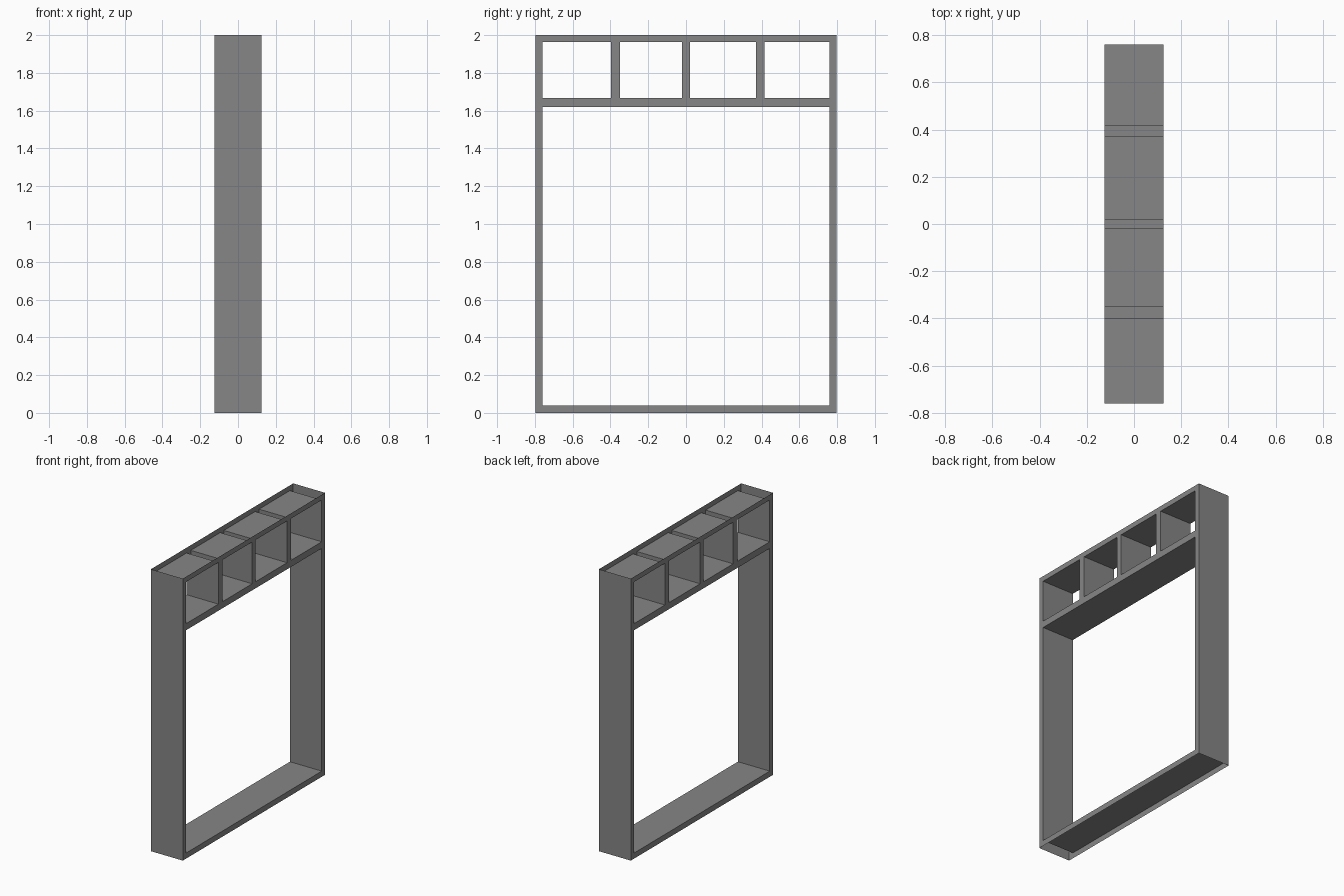
import bpy, bmesh
from mathutils import Vector

cube = bpy.data.objects.get("Cube")
if cube:
    bpy.data.objects.remove(cube, do_unlink=True)

DEPTH, HALF_WIDTH, HEIGHT = 0.25, 0.797, 2.0
OPENING = (0.04, 1.62)              # tall opening, bottom and top
CELLS = (1.667, 1.963)              # row of small cells, bottom and top
CELL_SPANS = [(-0.76, -0.398), (-0.35, -0.02), (0.02, 0.371), (0.415, 0.76)]
INNER = CELL_SPANS[-1][1]

# Painted grey
grey = bpy.data.materials.new("grey")
grey.use_nodes = True
colour = (0.24, 0.24, 0.24, 1)
grey.diffuse_color = colour
grey.node_tree.nodes["Principled BSDF"].inputs["Base Color"].default_value = colour


def is_hole(y, z):
    if OPENING[0] < z < OPENING[1]:
        return abs(y) < INNER
    return CELLS[0] < z < CELLS[1] and any(a < y < b for a, b in CELL_SPANS)


# Side face of the frame: a grid of panels that leaves the openings free
bm = bmesh.new()
ys = sorted({-HALF_WIDTH, HALF_WIDTH, *(y for span in CELL_SPANS for y in span)})
zs = [0, *OPENING, *CELLS, HEIGHT]
for y0, y1 in zip(ys, ys[1:]):
    for z0, z1 in zip(zs, zs[1:]):
        if not is_hole((y0 + y1) / 2, (z0 + z1) / 2):
            corners = [(y0, z0), (y1, z0), (y1, z1), (y0, z1)]
            bm.faces.new([bm.verts.new((-DEPTH / 2, y, z)) for y, z in corners])
bmesh.ops.remove_doubles(bm, verts=bm.verts, dist=0.0001)

# Depth of the frame, with linings around every opening
side = bm.faces[:]
copy = bmesh.ops.extrude_face_region(bm, geom=side, use_keep_orig=True)
moved = [v for v in copy["geom"] if isinstance(v, bmesh.types.BMVert)]
bmesh.ops.translate(bm, verts=moved, vec=Vector((DEPTH, 0, 0)))
bmesh.ops.recalc_face_normals(bm, faces=bm.faces)

# The hollow shell is open along its top and its base
ends = [f for f in bm.faces
        if all(v.co.z < 0.001 for v in f.verts)
        or all(v.co.z > HEIGHT - 0.001 for v in f.verts)]
bmesh.ops.delete(bm, geom=ends, context="FACES")

mesh = bpy.data.meshes.new("hollow_frame")
bm.to_mesh(mesh)
bm.free()
mesh.materials.append(grey)
frame = bpy.data.objects.new("hollow_frame", mesh)
bpy.context.collection.objects.link(frame)
